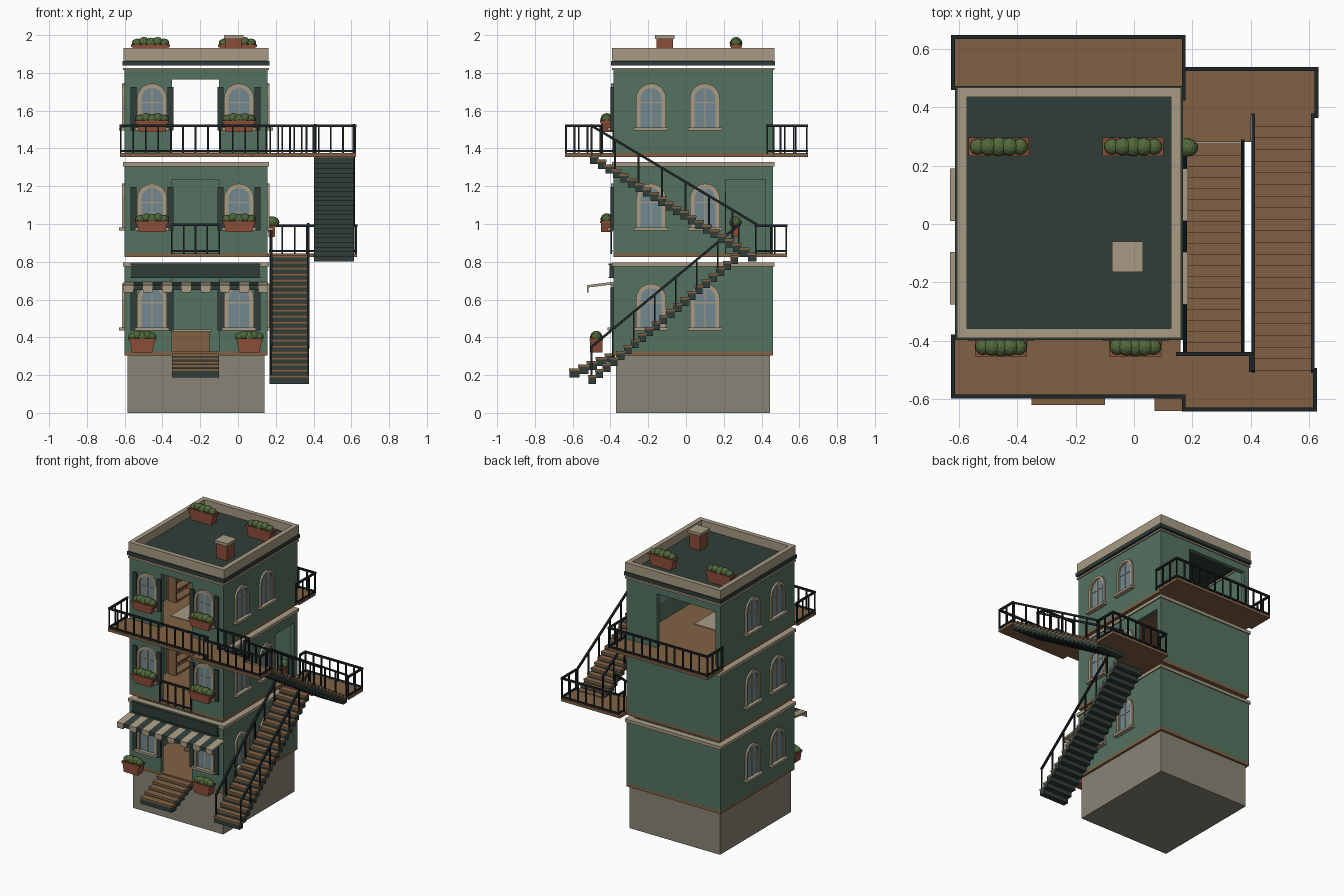
import bpy, bmesh, math
from mathutils import Vector, Matrix

if "Cube" in bpy.data.objects:
    bpy.data.objects.remove(bpy.data.objects["Cube"])

COL = dict(green=(.09, .17, .12), dark=(.03, .047, .041), tan=(.39, .33, .23), wood=(.22, .12, .058),
           brick=(.26, .075, .04), leaf=(.085, .14, .045), glass=(.17, .25, .28), stone=(.25, .23, .18),
           iron=(.013, .018, .02))
MAT = {}
for k, c in COL.items():
    MAT[k] = bpy.data.materials.new(k)
    MAT[k].diffuse_color = (*c, 1)


def finish(name, bm, mat):
    bmesh.ops.recalc_face_normals(bm, faces=bm.faces)
    me = bpy.data.meshes.new(name)
    bm.to_mesh(me)
    bm.free()
    me.materials.append(MAT[mat])
    ob = bpy.data.objects.new(name, me)
    bpy.context.collection.objects.link(ob)
    return ob


def boxes(name, mat, *items):
    """Axis-aligned boxes given as (x0, x1, y0, y1, z0, z1)."""
    bm = bmesh.new()
    for x0, x1, y0, y1, z0, z1 in items:
        m = Matrix.Translation(((x0 + x1) / 2, (y0 + y1) / 2, (z0 + z1) / 2))
        bmesh.ops.create_cube(bm, size=1, matrix=m @ Matrix.Diagonal((x1 - x0, y1 - y0, z1 - z0, 1)))
    return finish(name, bm, mat)


def ring(name, mat, x0, x1, y0, y1, z0, z1, t):
    return boxes(name, mat, (x0, x1, y0, y0 + t, z0, z1), (x0, x1, y1 - t, y1, z0, z1),
                 (x0, x0 + t, y0 + t, y1 - t, z0, z1), (x1 - t, x1, y0 + t, y1 - t, z0, z1))


def prism(name, mat, pts, d0, d1, f):
    """Extrude a 2D outline from depth d0 to d1; f maps (a, b, depth) to space."""
    bm = bmesh.new()
    lo = [bm.verts.new(f(a, b, d0)) for a, b in pts]
    hi = [bm.verts.new(f(a, b, d1)) for a, b in pts]
    bm.faces.new(lo)
    bm.faces.new(hi)
    for i in range(len(pts)):
        j = (i + 1) % len(pts)
        bm.faces.new((lo[i], lo[j], hi[j], hi[i]))
    return finish(name, bm, mat)


def beam(bm, p, q, t):
    p, q = Vector(p), Vector(q)
    m = Matrix.Translation((p + q) / 2) @ (q - p).to_track_quat('Z', 'Y').to_matrix().to_4x4()
    bmesh.ops.create_cube(bm, size=1, matrix=m @ Matrix.Diagonal((t, t, (q - p).length + t, 1)))


def railing(name, path, h=.145, step=.065, bottom=True):
    bm = bmesh.new()
    up = Vector((0, 0, h))
    for p, q in zip(path, path[1:]):
        p, q = Vector(p), Vector(q)
        beam(bm, p + up, q + up, .013)
        if bottom:
            beam(bm, p + up * .08, q + up * .08, .01)
        n = max(1, round((q - p).length / step))
        for i in range(n + 1):
            b = p.lerp(q, i / n)
            beam(bm, b, b + up, .009)
    return finish(name, bm, 'iron')


def stairs(name, x0, x1, ya, za, yb, zb, n):
    """Flight of n steps; tread tops rise from za at ya to zb at yb."""
    treads, blocks = [], []
    g = (yb - ya) / n
    for i in range(n):
        z = za + (zb - za) * i / (n - 1)
        a, b = sorted((ya + g * i, ya + g * (i + 1.25)))
        treads.append((x0, x1, a, b, z - .013, z))
        blocks.append((x0, x1, a + .003, b - .003, z - .048, z - .013))
    boxes(name + "_treads", 'wood', *treads)
    boxes(name + "_blocks", 'dark', *blocks)


X0, X1, Y0, Y1 = -.60, .155, -.385, .46
front = lambda u, z, d: (u, Y0 - d, z)
back = lambda u, z, d: (u, Y1 + d, z)
left = lambda u, z, d: (X0 - d, u, z)
right = lambda u, z, d: (X1 + d, u, z)
plan = lambda x, y, d: (x, y, d)


def rect(a0, a1, b0, b1):
    return [(a0, b0), (a1, b0), (a1, b1), (a0, b1)]


def arch(u, z0, spring, r, n=10):
    return ([(u - r, z0)] + [(u - r * math.cos(math.pi * i / n), spring + r * math.sin(math.pi * i / n))
                             for i in range(n + 1)] + [(u + r, z0)])


def window(name, f, u, z):
    """Arched window with its sill bottom at z."""
    b, s = z + .014, z + .17
    prism(name + "_glass", 'glass', arch(u, b, s, .064), -.033, .003, f)
    prism(name + "_frame", 'tan', arch(u, b, s, .079) + arch(u, b, s, .062)[::-1], -.005, .013, f)
    prism(name + "_sash", 'tan', arch(u, b, s, .063) + arch(u, b, s, .055)[::-1], 0, .008, f)
    prism(name + "_sill", 'tan', rect(u - .09, u + .09, z, z + .016), 0, .03, f)
    prism(name + "_mullion", 'tan', rect(u - .003, u + .003, b, s + .06), 0, .007, f)
    prism(name + "_crossbar", 'tan', rect(u - .06, u + .06, s - .025, s - .019), 0, .007, f)


def planter(name, x, y, z, w, h=.06, d=.06):
    """Tapered trough with a row of clipped shrubs."""
    f = lambda a, b, e: (a, e, b)
    k = w * .41
    prism(name + "_box", 'brick', [(x - k, z), (x + k, z), (x + w / 2, z + h), (x - w / 2, z + h)],
          y - d / 2, y + d / 2, f)
    boxes(name + "_rim", 'brick', (x - w / 2 - .004, x + w / 2 + .004, y - d / 2 - .004, y + d / 2 + .004,
                                   z + h - .012, z + h))
    bm = bmesh.new()
    for i in range(5):
        t = i / 4 - .5
        r = .034 - .012 * abs(t)
        m = Matrix.Translation((x + t * w * .72, y, z + h + .008 + .006 * (i % 2))) @ Matrix.Diagonal((1, 1, .85, 1))
        bmesh.ops.create_icosphere(bm, subdivisions=2, radius=r, matrix=m)
    finish(name + "_shrubs", bm, 'leaf')


def wall(name, f, a0, a1, z0, z1, door=None):
    pts = rect(a0, a1, z0, z1)
    if door:
        d0, d1, top = door
        pts = [(a0, z0), (d0, z0), (d0, top), (d1, top), (d1, z0), (a1, z0), (a1, z1), (a0, z1)]
    prism(name, 'green', pts, -.03, 0, f)


# plinth
boxes("plinth", 'stone', (-.585, .14, -.37, .445, 0, .305))

# floor slabs, including the side landing and the top balconies
prism("floor_1_slab", 'wood', rect(X0, X1, Y0, Y1), .305, .325, plan)
prism("floor_2_slab", 'wood', [(X0, Y0), (X1, Y0), (X1, .28), (.4, .28), (.4, .37), (.63, .37), (.63, .535),
                               (X1, .535), (X1, Y1), (X0, Y1)], .825, .845, plan)
prism("floor_3_slab", 'wood', [(-.625, -.595), (.07, -.595), (.07, -.64), (.625, -.64), (.625, -.5), (.4, -.5),
                               (.4, -.45), (X1, -.45), (X1, Y1), (.17, Y1), (.17, .645), (-.625, .645),
                               (-.625, Y1), (X0, Y1), (X0, Y0), (-.625, Y0)], 1.355, 1.375, plan)

# walls, string courses, windows, shutters
for i, (z0, z1) in enumerate(((.325, .775), (.845, 1.305), (1.375, 1.815))):
    n = f"floor_{i + 1}_"
    top = z0 + .39
    wall(n + "front_wall", front, X0, X1, z0, z1, (-.35, -.10, top))
    wall(n + "back_wall", back, X0, X1, z0, z1, (-.56, -.09, top) if i == 2 else None)
    wall(n + "left_wall", left, Y0 + .03, Y1 - .03, z0, z1)
    wall(n + "right_wall", right, Y0 + .03, Y1 - .03, z0, z1, (.21, .42, top) if i == 1 else None)
    ring(n + "string_course", 'tan', X0 - .008, X1 + .008, Y0 - .008, Y1 + .008, z1,
         z1 + (.012 if i == 2 else .022), .045)
    s = (.435, .965, 1.495)[i]
    for j, u in enumerate((-.185, .10)):
        window(n + f"left_window_{j}", left, u, s)
        window(n + f"right_window_{j}", right, u, s)
    for j, u in enumerate((-.455, .005)):
        window(n + f"front_window_{j}", front, u, s)
        for k in (-1, 1):
            c = u + k * .098
            prism(n + "shutter", 'dark', rect(c - .016, c + .016, s, s + .23), 0, .014, front)
        if i:
            planter(n + f"window_box_{j}", u, Y0 - .035, s - .008, .17)

# sign board (blank) and striped awning
boxes("sign_board", 'dark', (-.565, .115, Y0 - .02, Y0, .718, .788))
ring_pts = ((-.57, .12, Y0 - .024, Y0, .714, .72), (-.57, .12, Y0 - .024, Y0, .784, .79))
boxes("sign_border", 'dark', *ring_pts)
w = .765 / 15
for i in range(15):
    x = -.605 + i * w
    drop = .637 if i % 2 == 0 else .65
    prism("awning_stripe", 'dark' if i % 2 else 'tan',
          [(Y0, .694), (-.525, .676), (-.525, drop), (-.517, drop), (-.517, .664), (Y0, .68)],
          x, x + w, lambda a, b, d: (d, a, b))

# pots beside the shop steps and by the landing door
planter("left_step_pot", -.507, -.475, .32, .135, .075, .065)
planter("right_step_pot", .06, -.475, .32, .135, .075, .065)
planter("landing_pot", .178, .262, .93, .04, .07, .04)

# front steps and the two outside flights
stairs("front_steps", -.35, -.10, -.62, .235, -.385, .315, 5)
stairs("lower_flight", .168, .375, -.52, .2, .27, .835, 21)
stairs("upper_flight", .403, .615, .375, .85, -.5, 1.365, 22)
for x in (.175, .372):
    railing("lower_handrail", [(x, -.5, .2), (x, .28, .845)], .15, .14, False)
for x in (.408, .612):
    railing("upper_handrail", [(x, .37, .85), (x, -.5, 1.37)], .15, .14, False)

# balcony and landing railings
z = 1.375
railing("front_balcony_rail", [(-.62, -.385, z), (-.62, -.59, z), (.17, -.59, z), (.17, -.635, z),
                               (.62, -.635, z), (.62, -.5, z)])
railing("inner_balcony_rail", [(.15, -.445, z), (.4, -.445, z), (.4, -.5, z)])
railing("back_balcony_rail", [(-.62, .465, z), (-.62, .64, z), (.17, .64, z), (.17, .43, z)])
z = .845
railing("landing_rail", [(.17, .47, z), (.17, .53, z), (.625, .53, z), (.625, .37, z)])
railing("french_window_rail", [(-.35, -.395, z), (-.10, -.395, z)], .15)

# roof: cornice, deck, parapet, planters, chimney
boxes("roof_deck", 'dark', (X0, X1, Y0, Y1, 1.84, 1.87))
ring("cornice", 'dark', X0 - .012, X1 + .012, Y0 - .012, Y1 + .012, 1.838, 1.864, .05)
ring("parapet", 'tan', X0 - .006, X1 + .006, Y0 - .006, Y1 + .008, 1.866, 1.932, .034)
planter("roof_planter_left", -.463, .265, 1.87, .2, .08, .055)
planter("roof_planter_right", -.003, .265, 1.87, .2, .08, .055)
boxes("chimney", 'brick', (-.065, .02, -.155, -.07, 1.87, 1.98))
boxes("chimney_cap", 'tan', (-.075, .03, -.165, -.06, 1.98, 2.0))

# simple interior furniture
boxes("shop_counter", 'wood', (-.42, -.15, -.02, .08, .325, .43))
boxes("counter_top", 'tan', (-.43, -.14, -.03, .09, .43, .442))
boxes("rug", 'tan', (-.4, -.08, -.2, .02, 1.375, 1.38))
for i, z in enumerate((.845, 1.375)):
    boxes(f"bookcase_{i}", 'wood', (-.568, -.55, .0, .2, z, z + .32),
          *[(-.55, -.49, .0, .2, z + k * .077, z + k * .077 + .012) for k in range(5)],
          (-.55, -.49, -.012, .0, z, z + .32), (-.55, -.49, .2, .212, z, z + .32))

for m in bpy.data.materials:
    if m.users and not m.is_grease_pencil:
        m.use_nodes = True
        m.node_tree.nodes["Principled BSDF"].inputs["Base Color"].default_value = m.diffuse_color
